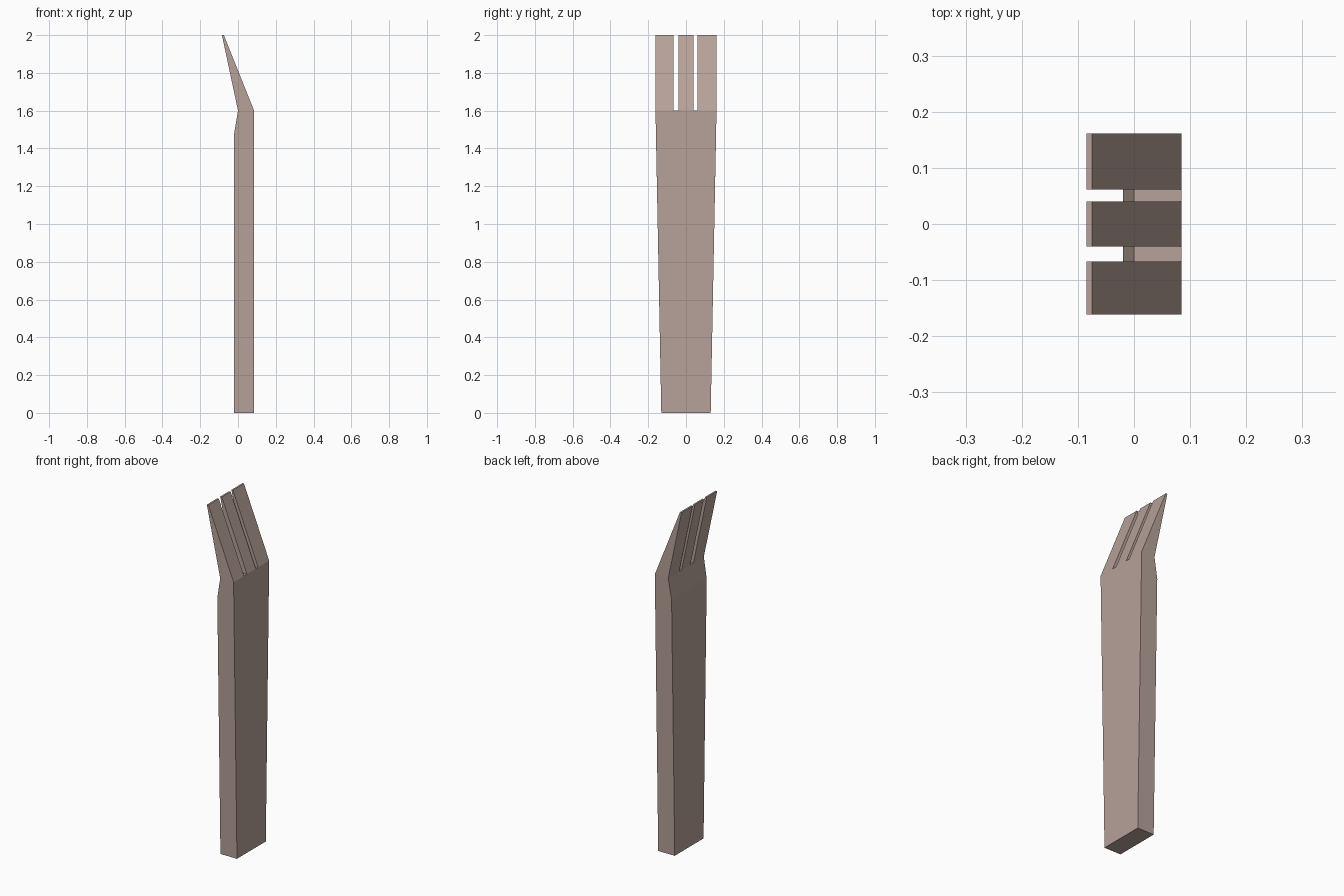
import bpy, bmesh

if "Cube" in bpy.data.objects:
    bpy.data.objects.remove(bpy.data.objects["Cube"])

# Side profile by height: (z, back x, front x, width scale)
levels = [(0.0, -0.02, 0.085, 0.81),
          (1.48, -0.02, 0.085, 0.986),
          (1.6, 0.0, 0.085, 1.0),
          (2.0, -0.085, -0.075, 1.0)]
# Tine and slot edges across the width
cuts = [-0.1615, -0.067, -0.04, 0.04, 0.0615, 0.1615]


def solid(level, col):
    """True where the fork has material: slots are odd columns of the top level."""
    if not (0 <= level < len(levels) - 1 and 0 <= col < len(cuts) - 1):
        return False
    return level < len(levels) - 2 or col % 2 == 0


bm = bmesh.new()
grid = [[[bm.verts.new((x, y * scale, z)) for x in (back, front)] for y in cuts]
        for z, back, front, scale in levels]

# Outer skin of the handle and tines, with no inner walls
for i in range(len(levels) - 1):
    for j in range(len(cuts) - 1):
        if not solid(i, j):
            continue
        a, b, c, d = grid[i][j], grid[i][j + 1], grid[i + 1][j + 1], grid[i + 1][j]
        for side in (0, 1):
            bm.faces.new([v[side] for v in (a, b, c, d)])
        for (p, q), neighbour in (((a, b), (i - 1, j)), ((b, c), (i, j + 1)),
                                  ((c, d), (i + 1, j)), ((d, a), (i, j - 1))):
            if not solid(*neighbour):
                bm.faces.new((p[0], q[0], q[1], p[1]))
bmesh.ops.recalc_face_normals(bm, faces=bm.faces[:])

# Merge flat regions and remove verts left over from the grid
bmesh.ops.dissolve_limit(bm, angle_limit=0.01, verts=bm.verts[:], edges=bm.edges[:])

mesh = bpy.data.meshes.new("fork")
bm.to_mesh(mesh)
bm.free()
material = bpy.data.materials.new("dusty brown")
material.diffuse_color = (0.47, 0.36, 0.32, 1)
material.use_nodes = True
material.node_tree.nodes["Principled BSDF"].inputs["Base Color"].default_value = material.diffuse_color
mesh.materials.append(material)
fork = bpy.data.objects.new("fork", mesh)
bpy.context.collection.objects.link(fork)
